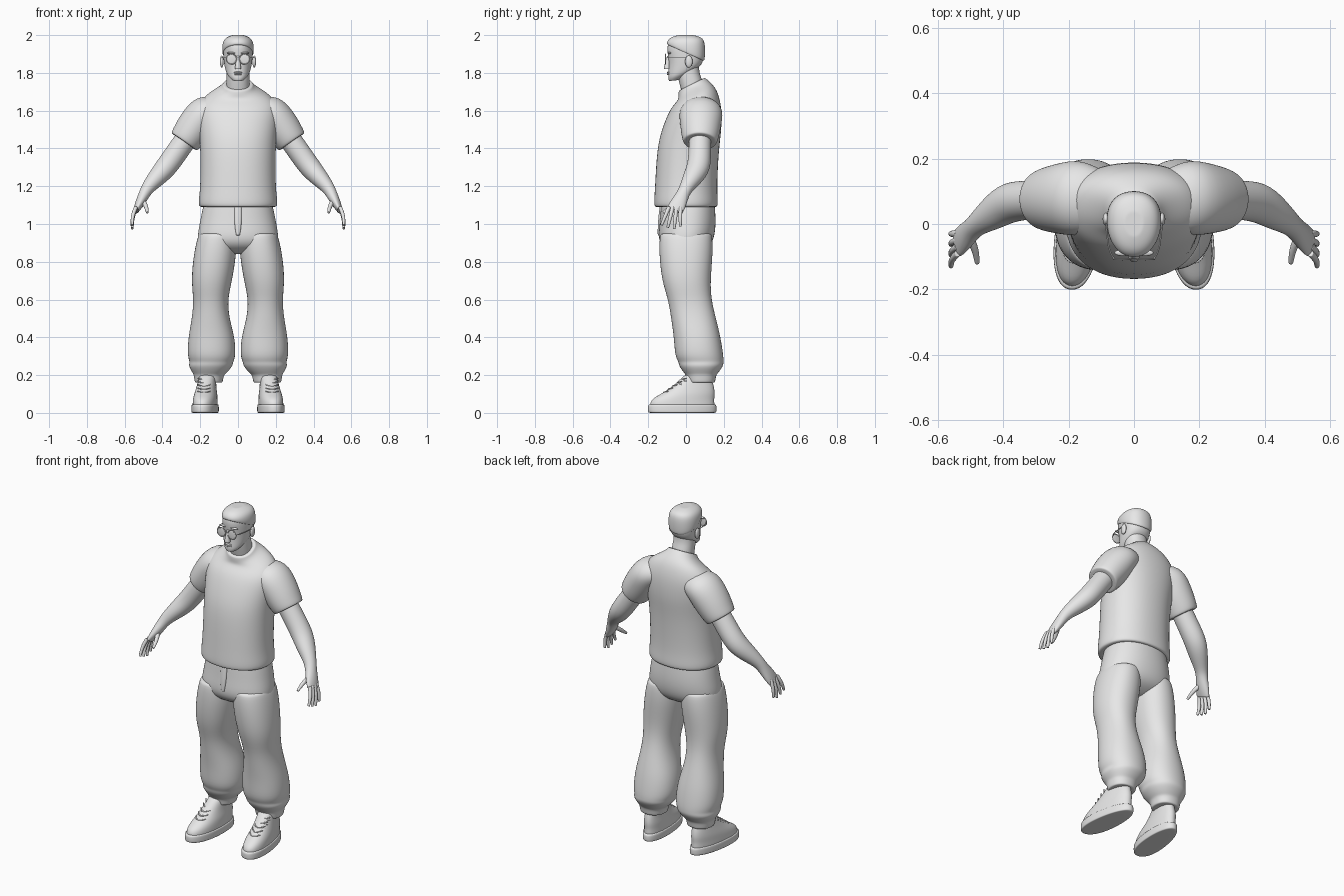
import bpy, bmesh, math
from mathutils import Vector, Matrix

default_cube = bpy.data.objects.get("Cube")
if default_cube:
    bpy.data.objects.remove(default_cube, do_unlink=True)

brightness = 0.8
grey = bpy.data.materials.new("light_grey")
grey.use_nodes = True
grey.diffuse_color = (brightness, brightness, brightness, 1)
grey.node_tree.nodes["Principled BSDF"].inputs["Base Color"].default_value = grey.diffuse_color


def finish(name, bm, mirror=False, levels=2):
    """Turn a bmesh into a named, smooth object, optionally mirrored."""
    bmesh.ops.recalc_face_normals(bm, faces=bm.faces)
    mesh = bpy.data.meshes.new(name)
    bm.to_mesh(mesh)
    bm.free()
    mesh.materials.append(grey)
    for face in mesh.polygons:
        face.use_smooth = True
    part = bpy.data.objects.new(name, mesh)
    bpy.context.collection.objects.link(part)
    if mirror:
        part.modifiers.new("mirror", "MIRROR").use_mirror_merge = False
    if levels:
        rounding = part.modifiers.new("rounding", "SUBSURF")
        rounding.levels = rounding.render_levels = levels


def oval(sides, power=2):
    """Points of a unit superellipse."""
    points = []
    for i in range(sides):
        angle = math.tau * i / sides
        points.append([math.copysign(abs(v) ** (2 / power), v)
                       for v in (math.cos(angle), math.sin(angle))])
    return points


def skin(bm, loops):
    """Bridge loops of points; each end gets a tight rim and a cap."""
    def inset(loop):
        centre = sum(loop, Vector()) / len(loop)
        return [point.lerp(centre, 0.1) for point in loop]

    loops = [inset(loops[0]), *loops, inset(loops[-1])]
    rows = [[bm.verts.new(point) for point in loop] for loop in loops]
    for lower, upper in zip(rows, rows[1:]):
        for i in range(len(lower)):
            bm.faces.new((lower[i - 1], lower[i], upper[i], upper[i - 1]))
    bm.faces.new(rows[0])
    bm.faces.new(rows[-1])


def ring(z, wide, deep, y=0.0, x=0.0, tilt=0.0):
    """One level section: half width, half depth, centre and rise towards the back."""
    return Vector((x, y, z)), wide, deep, tilt


def stack(name, rings, mirror=False, sides=20, power=2.2, taper=0.0, splay=0.0):
    """Skin level sections; taper widens the back, splay turns the front outwards."""
    bm = bmesh.new()
    loops = []
    for centre, wide, deep, tilt in rings:
        loop = []
        for across, along in oval(sides, power):
            y = deep * along
            offset = (wide * across * (1 + taper * along) - splay * (centre.y + y), y, tilt * y)
            loop.append(centre + Vector(offset))
        loops.append(loop)
    skin(bm, loops)
    finish(name, bm, mirror)


def limbs(name, paths, mirror=True, sides=12, levels=2):
    """Tubes along paths of (point, half width, half depth)."""
    bm = bmesh.new()
    for path in paths:
        points = [stop[0] for stop in path]
        loops = []
        for i, (point, wide, deep) in enumerate(path):
            ahead = points[min(i + 1, len(points) - 1)]
            along = (ahead - points[max(i - 1, 0)]).normalized()
            side = along.cross(Vector((0, 1, 0))).normalized()
            front = side.cross(along)
            loops.append([point + side * wide * a + front * deep * b for a, b in oval(sides)])
        skin(bm, loops)
    finish(name, bm, mirror, levels)


def wire(points, radius):
    return [(Vector(point), radius, radius) for point in points]


def blob(name, place, size, mirror=False):
    bm = bmesh.new()
    matrix = Matrix.Translation(place) @ Matrix.Diagonal((*size, 1))
    bmesh.ops.create_uvsphere(bm, u_segments=16, v_segments=10, radius=1, matrix=matrix)
    finish(name, bm, mirror, levels=0)


# Shirt body with a rolled hem and a sloping collar
stack("shirt", [
    ring(z=1.09, wide=.21, deep=.17),
    ring(z=1.13, wide=.21, deep=.17),
    ring(z=1.2, wide=.2, deep=.165),
    ring(z=1.4, wide=.2, deep=.165, y=.01),
    ring(z=1.5, wide=.21, deep=.16, y=.03),
    ring(z=1.6, wide=.22, deep=.14, y=.05),
    ring(z=1.65, wide=.2, deep=.12, y=.06, tilt=.1),
    ring(z=1.69, wide=.16, deep=.1, y=.06, tilt=.3),
    ring(z=1.72, wide=.09, deep=.08, y=.04, tilt=.5),
    ring(z=1.74, wide=.08, deep=.07, y=.03, tilt=.5),
], sides=24)

# Arm joints shared by sleeves, arms and hands
chest = Vector((.1, .08, 1.6))
shoulder = Vector((.17, .08, 1.6))
elbow = Vector((.38, .07, 1.3))
wrist = Vector((.48, 0, 1.19))
knuckles = Vector((.54, -.06, 1.07))

limbs("sleeves", [[
    (chest, .07, .09),
    (shoulder, .1, .12),
    (shoulder.lerp(elbow, .25), .1, .11),
    (shoulder.lerp(elbow, .45), .09, .1),
    (shoulder.lerp(elbow, .55), .085, .09),
]], sides=20)

limbs("arms", [[
    (shoulder.lerp(elbow, .3), .06, .06),
    (shoulder.lerp(elbow, .7), .06, .06),
    (elbow, .06, .065),
    (elbow.lerp(wrist, .5), .05, .055),
    (wrist, .035, .035),
    (wrist.lerp(knuckles, .3), .03, .035),
    (wrist.lerp(knuckles, .7), .025, .045),
    (knuckles, .015, .045),
]], sides=16)

# Four fingers fan out below the palm; the thumb points forward
fingers = []
for i in range(4):
    spread = i / 1.5 - 1
    base = knuckles + Vector((0, spread * .03, .02))
    tip = knuckles + Vector((.02, spread * .05 - .02, abs(spread - .2) * .02 - .1))
    bend = base.lerp(tip, .5) + Vector((.01, 0, 0))
    fingers.append([(base, .012, .012), (bend, .011, .011), (tip, .008, .008)])
thumb_base = wrist.lerp(knuckles, .5)
thumb_tip = Vector((.48, -.12, 1.06))
thumb_bend = thumb_base.lerp(thumb_tip, .5) - Vector((.01, 0, 0))
fingers.append([(thumb_base, .015, .015), (thumb_bend, .013, .013), (thumb_tip, .008, .008)])
limbs("fingers", fingers, sides=8)

# Trousers: hips, then baggy legs gathered at the ankle
stack("trouser_hips", [
    ring(z=1.14, wide=.17, deep=.14, y=.01),
    ring(z=1.08, wide=.19, deep=.145, y=.01),
    ring(z=1, wide=.205, deep=.15, y=.01),
    ring(z=.92, wide=.22, deep=.15),
    ring(z=.87, wide=.2, deep=.12),
    ring(z=.84, wide=.1, deep=.05),
], sides=24)
stack("trouser_legs", [
    ring(z=.95, x=.11, wide=.1, deep=.14),
    ring(z=.85, x=.12, wide=.115, deep=.145),
    ring(z=.7, x=.14, wide=.11, deep=.13),
    ring(z=.6, x=.145, wide=.09, deep=.115, y=.02),
    ring(z=.5, x=.145, wide=.1, deep=.12, y=.04),
    ring(z=.4, x=.14, wide=.125, deep=.125, y=.06),
    ring(z=.3, x=.14, wide=.13, deep=.13, y=.07),
    ring(z=.27, x=.14, wide=.115, deep=.12, y=.08),
    ring(z=.25, x=.145, wide=.12, deep=.12, y=.08),
    ring(z=.21, x=.15, wide=.09, deep=.09, y=.08),
    ring(z=.2, x=.155, wide=.08, deep=.08, y=.08),
    ring(z=.16, x=.155, wide=.075, deep=.075, y=.08),
], mirror=True)
stack("fly_flap", [
    ring(z=1.09, wide=.02, deep=.01, y=-.13),
    ring(z=1, wide=.02, deep=.01, y=-.14),
    ring(z=.94, wide=.01, deep=.01, y=-.14),
])

# Shoes: sole, upper and crossed laces
stack("shoe_soles", [
    ring(z=height, x=.17, wide=.07, deep=.184, y=-.02) for height in (0, .02, .045)
], mirror=True, taper=-.1, splay=.1)
stack("shoe_uppers", [
    ring(z=.03, x=.17, wide=.065, deep=.175, y=-.02),
    ring(z=.07, x=.17, wide=.063, deep=.17, y=-.02),
    ring(z=.1, x=.17, wide=.06, deep=.145, y=.01),
    ring(z=.14, x=.17, wide=.05, deep=.11, y=.04),
    ring(z=.2, x=.165, wide=.045, deep=.07, y=.06),
], mirror=True, taper=-.1, splay=.1)
laces = []
for row in range(5):
    start = Vector((.18, -.12, .1)) + row * Vector((0, .024, .017))
    for side in (-1, 1):
        offsets = [(-2, 5, 0), (-1, 0, 1), (1, 0, 2), (2, 5, 3)]
        laces.append(wire([start + Vector((side * a / 60, b / 200, c / 200))
                           for a, b, c in offsets], .004))
limbs("shoe_laces", laces, sides=6, levels=1)

# Neck, head and short hair with a raised hairline
stack("neck", [
    ring(z=1.67, wide=.06, deep=.055, y=.04),
    ring(z=1.74, wide=.063, deep=.06, y=.03, tilt=.3),
    ring(z=1.8, wide=.06, deep=.06, y=.01),
    ring(z=1.85, wide=.06, deep=.06, y=.01),
])
stack("head", [
    ring(z=1.76, wide=.03, deep=.03, y=-.06, tilt=.1),
    ring(z=1.785, wide=.055, deep=.06, y=-.035, tilt=.25),
    ring(z=1.81, wide=.066, deep=.08, y=-.015, tilt=.2),
    ring(z=1.85, wide=.075, deep=.09),
    ring(z=1.91, wide=.08, deep=.1),
    ring(z=1.95, wide=.08, deep=.1),
    ring(z=1.98, wide=.06, deep=.08),
], taper=.1)
stack("hair", [
    ring(z=1.905, wide=.083, deep=.1, tilt=-.45),
    ring(z=1.935, wide=.085, deep=.103, tilt=-.2),
    ring(z=1.97, wide=.08, deep=.1),
    ring(z=1.99, wide=.06, deep=.08),
    ring(z=2, wide=.03, deep=.04),
], taper=.1)

# Face
stack("nose", [
    ring(z=1.82, wide=.018, deep=.017, y=-.1),
    ring(z=1.835, wide=.015, deep=.018, y=-.1),
    ring(z=1.89, wide=.009, deep=.01, y=-.09),
], sides=12)
for name, height in (("upper_lip", 1.802), ("lower_lip", 1.793)):
    blob(name, (0, -.092, height), (.022, .009, .005))
blob("brows", (.034, -.088, 1.905), (.026, .01, .006), mirror=True)
blob("ears", (.086, .015, 1.86), (.01, .02, .032), mirror=True)

# Glasses: round rims, thin lenses, bridge and temples
lens = Vector((.035, -.108, 1.873))
radius = .027
thin = .003
circle = oval(24)
rim = [lens + radius * Vector((a, 0, b)) for a, b in circle + circle[:1]]
limbs("glasses_rims", [wire(rim, thin)], sides=6, levels=1)
blob("glasses_lenses", lens, (radius, thin, radius), mirror=True)
limbs("glasses_bridge", [wire([(-.01, lens.y, 1.88), (.01, lens.y, 1.88)], thin)],
      mirror=False, sides=6, levels=1)
limbs("glasses_temples", [wire([(.06, lens.y, 1.88), (.08, -.08, 1.88), (.087, .02, 1.88)], thin)],
      sides=6, levels=1)
